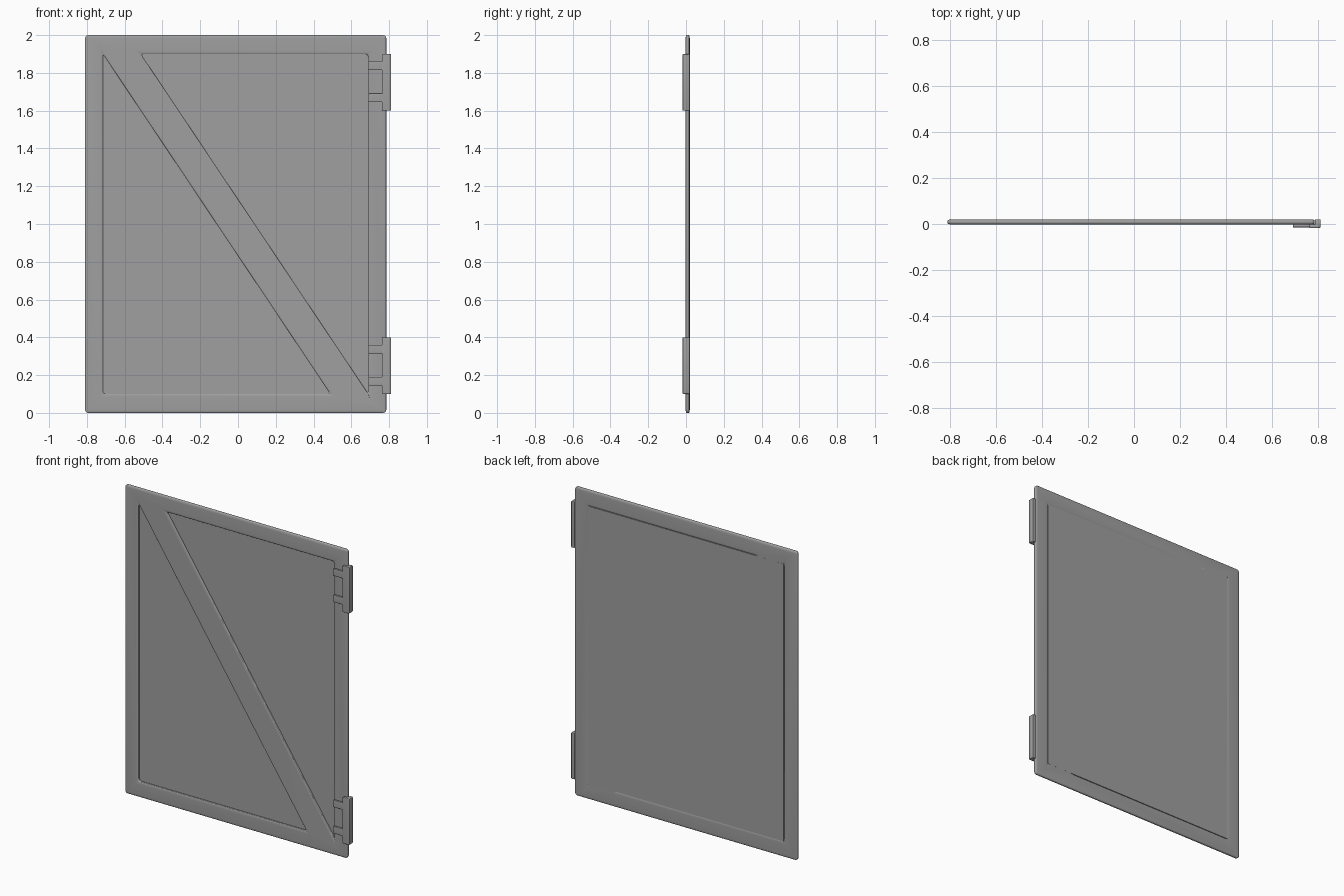
import bpy
import bmesh
from mathutils import Vector

cube = bpy.data.objects.get("Cube")
if cube:
    bpy.data.objects.remove(cube, do_unlink=True)

GREY = (0.35, 0.35, 0.35, 1.0)
metal = bpy.data.materials.new("grey_metal")
metal.use_nodes = True
metal.diffuse_color = GREY
metal.node_tree.nodes["Principled BSDF"].inputs["Base Color"].default_value = GREY

FLAT = 0.33  # depth squash that makes the rounded edges wide and shallow


def slab(name, points, faces, y_front, y_back, bevel):
    """Extrude flat x/z faces from y_front to y_back and round the edges."""
    bm = bmesh.new()
    verts = [bm.verts.new((x, y_front / FLAT, z)) for x, z in points]
    for face in faces:
        bm.faces.new([verts[i] for i in face])
    result = bmesh.ops.extrude_face_region(bm, geom=bm.faces[:], use_keep_orig=True)
    moved = [g for g in result["geom"] if isinstance(g, bmesh.types.BMVert)]
    bmesh.ops.translate(bm, verts=moved, vec=Vector((0, (y_back - y_front) / FLAT, 0)))
    bmesh.ops.recalc_face_normals(bm, faces=bm.faces[:])
    mesh = bpy.data.meshes.new(name)
    bm.to_mesh(mesh)
    bm.free()
    mesh.materials.append(metal)
    obj = bpy.data.objects.new(name, mesh)
    bpy.context.collection.objects.link(obj)
    obj.scale.y = FLAT
    if bevel:
        mod = obj.modifiers.new("rounded_edges", "BEVEL")
        mod.width = bevel
        mod.segments = 3
        mod.limit_method = "ANGLE"
        bpy.context.view_layer.objects.active = obj
        obj.select_set(True)
        bpy.ops.object.modifier_apply(modifier=mod.name)
        bpy.ops.object.shade_smooth_by_angle(angle=0.7)
        obj.select_set(False)
    return obj


def box(name, x0, x1, z0, z1, y_front, y_back, bevel):
    corners = [(x0, z0), (x1, z0), (x1, z1), (x0, z1)]
    return slab(name, corners, [(0, 1, 2, 3)], y_front, y_back, bevel)


# Frame and diagonal brace around two triangular openings
outer = [(-0.81, 0), (0.785, 0), (0.785, 2), (-0.81, 2)]
left_opening = [(-0.715, 0.1), (0.49, 0.1), (-0.715, 1.9)]
right_opening = [(-0.515, 1.9), (0.69, 1.9), (0.69, 0.1)]
rails = [(0, 1, 5, 4), (1, 9, 5), (1, 2, 8, 9), (2, 3, 7, 8),
         (3, 6, 7), (3, 0, 4, 6), (5, 9, 7, 6)]
slab("frame_with_brace", outer + left_opening + right_opening, rails,
     -0.002, 0.02, 0.016)

# Thin sheet closing the openings, level with the back of the frame
box("back_panel", -0.715, 0.69, 0.1, 1.9, 0.012, 0.0203, 0)

# Hinges: a two-armed leaf on the front and a knuckle around the edge
for label, z in (("lower", 0.1), ("upper", 1.6)):
    for arm, low in (("lower_arm", 0.045), ("upper_arm", 0.215)):
        box(f"{label}_hinge_{arm}", 0.69, 0.775, z + low, z + low + 0.045,
            -0.015, 0.0, 0.006)
    box(f"{label}_hinge_leaf", 0.762, 0.808, z, z + 0.3, -0.018, -0.001, 0.006)
    box(f"{label}_hinge_knuckle", 0.786, 0.81, z, z + 0.3, -0.016, 0.02, 0.004)
